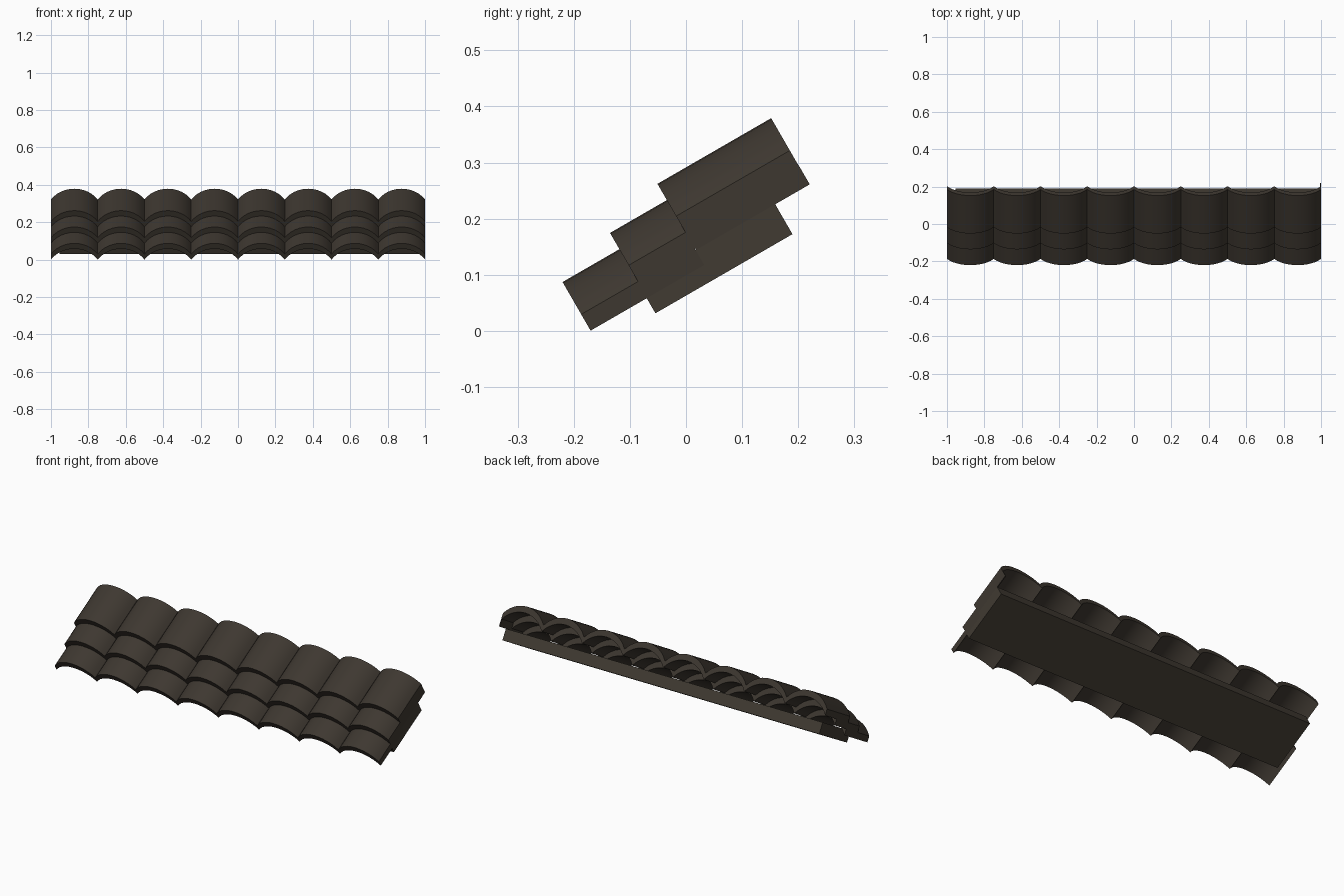
import bpy, bmesh, math
from mathutils import Matrix

if "Cube" in bpy.data.objects:
    bpy.data.objects.remove(bpy.data.objects["Cube"])

# Everything is laid out flat as (x, along slope, above slope), then pitched 30 degrees
PITCH = Matrix.Translation((0, 0, -0.003)) @ Matrix.Rotation(math.radians(30), 4, 'X')
TILES, SEG = 8, 12
WIDTH, RISE, THICK = 2 / TILES, 0.0665, 0.0335
STEP, LENGTH = 0.117, 0.234


def material(name, rgb):
    m = bpy.data.materials.new(name)
    m.diffuse_color = (*rgb, 1)
    m.use_nodes = True
    m.node_tree.nodes["Principled BSDF"].inputs["Base Color"].default_value = m.diffuse_color
    return m


tile_mat = material("dark brown tile", (0.048, 0.039, 0.030))
board_mat = material("brown board", (0.052, 0.043, 0.032))


def finish(name, bm, mat, smooth=False):
    bmesh.ops.recalc_face_normals(bm, faces=bm.faces)
    mesh = bpy.data.meshes.new(name)
    bm.to_mesh(mesh)
    bm.free()
    mesh.transform(PITCH)
    mesh.materials.append(mat)
    obj = bpy.data.objects.new(name, mesh)
    bpy.context.collection.objects.link(obj)
    if smooth:
        bpy.ops.object.select_all(action='DESELECT')
        bpy.context.view_layer.objects.active = obj
        obj.select_set(True)
        bpy.ops.object.shade_smooth_by_angle(angle=math.radians(30))


def block(name, x, u, n, mat):
    bm = bmesh.new()
    bmesh.ops.create_cube(bm, size=1)
    for v in bm.verts:
        v.co = [r[0] if c < 0 else r[1] for c, r in zip(v.co, (x, u, n))]
    finish(name, bm, mat)


def arch_profile():
    """Scalloped line across the roof: a circular arch for each tile."""
    half = WIDTH / 2
    radius = (half ** 2 + RISE ** 2) / (2 * RISE)
    sweep = math.asin(half / radius)
    pts = []
    for t in range(TILES):
        mid = -1 + WIDTH * (t + 0.5)
        for i in range(SEG + (t == TILES - 1)):
            a = sweep * (2 * i / SEG - 1)
            pts.append((mid + radius * math.sin(a), radius * (math.cos(a) - 1)))
    return pts


def tile_row(name, u0, crest):
    bm = bmesh.new()
    rings = []
    for x, h in arch_profile():
        n = crest + h
        rings.append([bm.verts.new(p) for p in (
            (x, u0, n), (x, u0 + LENGTH, n),
            (x, u0 + LENGTH, n - THICK), (x, u0, n - THICK))])
    for a, b in zip(rings, rings[1:]):
        for k in range(4):
            j = (k + 1) % 4
            bm.faces.new((a[k], a[j], b[j], b[k]))
    bm.faces.new(rings[0])
    bm.faces.new(rings[-1])
    finish(name, bm, tile_mat, smooth=True)


# Three overlapping tile rows, each half a tile further up and one thickness higher
for i, label in enumerate(("lower", "middle", "upper")):
    tile_row(label + "_tile_row", -0.1455 + STEP * i, 0.188 + THICK * i)

# Backing board under the tiles
block("backing_board", (-0.955, 1.0), (-0.030, 0.252), (0.057, 0.1185), board_mat)

# Thin closing strip on the right end, between the board and the upper row
block("end_strip", (0.995, 1.0), (0.089, 0.323), (0.1185, 0.158), tile_mat)
